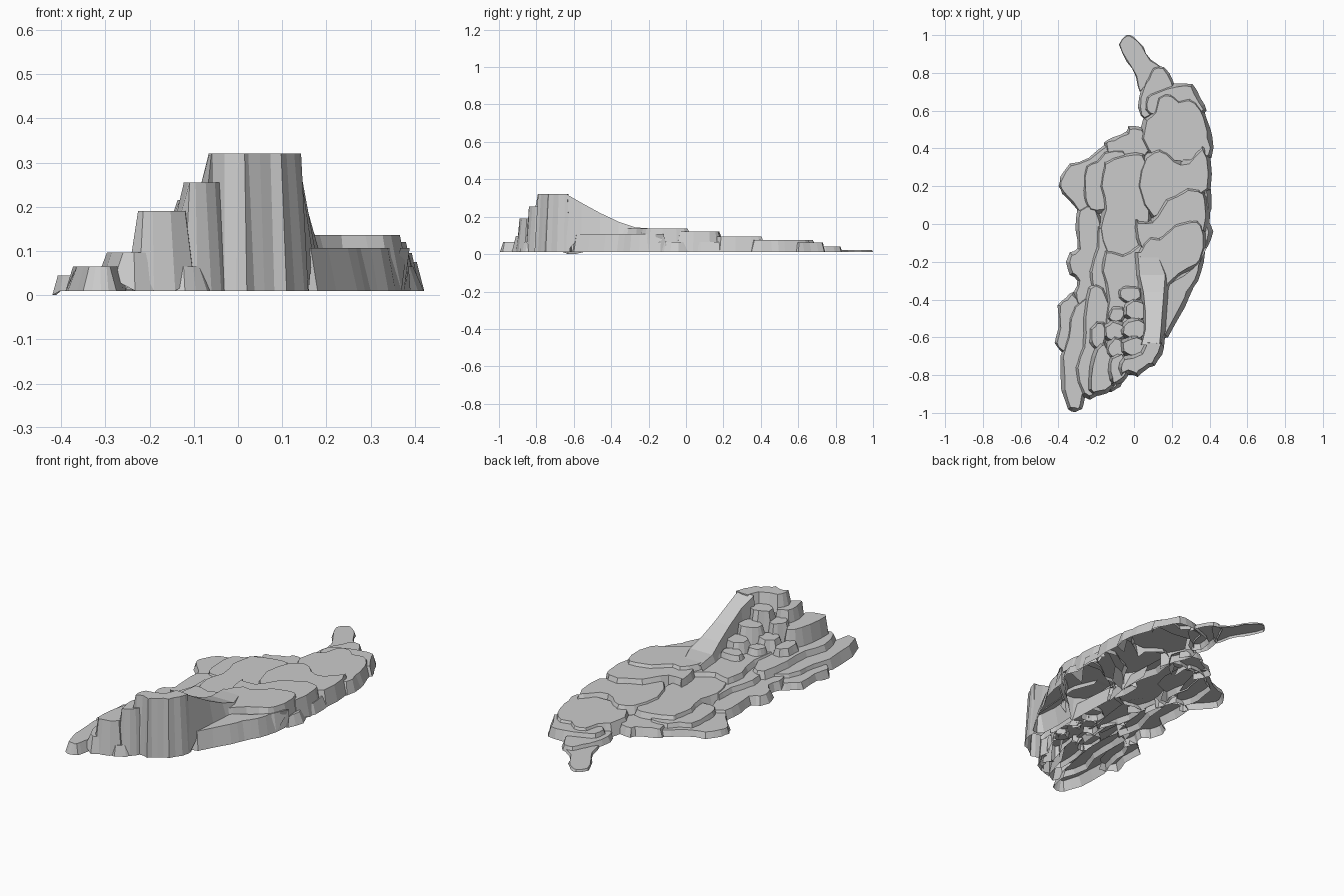
import bpy, random
from math import cos, sin, tau
from mathutils import Vector

random.seed(4)
BASE = 0.01
slabs = []  # (name, height, foot outline, top outline)


def add_mesh(name, verts, faces):
    me = bpy.data.meshes.new(name)
    me.from_pydata(verts, [], faces)
    ob = bpy.data.objects.new(name, me)
    bpy.context.collection.objects.link(ob)


def rounded(pts):
    """Keep every point and add a curved midpoint on each side, counter-clockwise."""
    p = [Vector(q) for q in pts]
    n = len(p)
    if sum(p[i - 1].cross(p[i]) for i in range(n)) < 0:
        p.reverse()
    out = []
    for i in range(n):
        a, b, c, d = p[i - 1], p[i], p[(i + 1) % n], p[(i + 2) % n]
        out += [b, (9 * (b + c) - a - d) / 16]
    return out


def inside(q, poly):
    hit = False
    for a, b in zip(poly, poly[1:] + poly[:1]):
        if (a.y > q.y) != (b.y > q.y) and q.x < a.x + (q.y - a.y) * (b.x - a.x) / (b.y - a.y):
            hit = not hit
    return hit


def terrace(name, h, pts):
    """Outline of a flat-topped rock slab with flared, slightly rugged walls."""
    p = rounded(pts)
    n = len(p)
    slope = min(0.35 * h, 0.026)
    foot, top = [], []
    for i in range(n):
        t = (p[(i + 1) % n] - p[i - 1]).normalized()
        inward = Vector((-t.y, t.x))
        top.append(p[i] + inward * slope * random.uniform(0.7, 1.1))
        foot.append(p[i] + inward * (random.uniform(0, 0.007) if i % 2 else 0))
    slabs.append((name, h, foot, top))


def build_slabs():
    """Walls stop just under the neighbouring lower slab; buried walls are left out."""
    for name, h, foot, top in slabs:
        n = len(foot)
        low, buried = [], []
        for q in foot:
            under = [s[1] - 0.03 for s in slabs if s[1] < h and inside(q, s[3])]
            low.append((q.x, q.y, max([BASE if q.x > -.41 else 0] + under)))
            buried.append(any(s[1] > h and inside(q, s[3]) for s in slabs))
        walls = [(i, (i + 1) % n, n + (i + 1) % n, n + i) for i in range(n)
                 if not (buried[i] and buried[(i + 1) % n])]
        add_mesh(name, low + [(q.x, q.y, h) for q in top], walls + [tuple(range(n, 2 * n))])


# Northern tail
terrace("tail_tip", 0.022, [(-.04, 1), (-.08, .95), (-.04, .86), (.01, .78), (.03, .7),
        (.12, .76), (.16, .82), (.09, .87), (.05, .94), (0, .99)])
terrace("tail_shelf", 0.04, [(.1, .83), (.16, .83), (.21, .75), (.2, .65), (.06, .55),
        (.02, .62), (.04, .72), (.07, .77)])

# Eastern mass, stepping up toward the south
terrace("north_shelf", 0.062, [(.05, .6), (.06, .68), (.12, .71), (.22, .745), (.31, .74), (.35, .67),
        (.385, .6), (.3, .55), (.12, .55)])
terrace("east_step_1", 0.075, [(.05, .56), (.1, .6), (.12, .68), (.2, .7), (.24, .66), (.3, .68),
        (.37, .61), (.395, .53), (.415, .46), (.41, .35), (.25, .31), (.1, .33), (.03, .45)])
terrace("east_step_2", 0.095, [(.05, .36), (.14, .41), (.22, .35), (.28, .34), (.33, .4), (.37, .42),
        (.405, .35), (.405, .18), (.3, .12), (.1, .02), (.01, .2)])
terrace("east_spur", 0.065, [(.36, .2), (.405, .2), (.41, .08), (.395, .02), (.42, -.04), (.39, -.12),
        (.36, -.1)])
terrace("east_step_3", 0.12, [(0, .03), (.06, .02), (.11, .05), (.16, .14), (.22, .16), (.28, .2),
        (.35, .19), (.4, .13), (.385, -.05), (.2, -.07), (.05, -.15), (0, -.08)])
terrace("east_step_4", 0.136, [(.01, -.15), (.08, -.06), (.13, -.06), (.18, -.02), (.24, .02), (.34, .03),
        (.385, -.05), (.37, -.2), (.3, -.25), (.2, -.32), (.16, -.4), (.02, -.35)])
terrace("east_lower_ledge", 0.107, [(.38, -.1), (.37, -.2), (.34, -.3), (.3, -.37), (.27, -.44),
        (.18, -.6), (.12, -.58), (.12, -.36), (.2, -.28), (.3, -.22)])

# North-western plates
terrace("north_plate", 0.055, [(-.03, .52), (.05, .51), (.1, .4), (0, .3), (-.12, .33),
        (-.16, .43), (-.11, .46), (-.04, .49)])
terrace("northwest_plate", 0.042, [(-.24, .35), (-.14, .43), (-.1, .34), (-.18, .12), (-.24, .05),
        (-.29, .05), (-.33, .11), (-.38, .16), (-.4, .2), (-.39, .25), (-.34, .32)])
terrace("northwest_step", 0.065, [(-.26, .31), (-.2, .34), (-.16, .39), (-.05, .4), (-.02, .3), (-.05, .1),
        (-.2, .05), (-.26, .1), (-.28, .18)])
terrace("central_plate", 0.085, [(-.17, .3), (-.16, .34), (-.05, .38), (.06, .38), (.1, .2), (.07, -.12),
        (-.08, -.22), (-.16, -.16), (-.2, -.02), (-.17, .08), (-.19, .2)])

# Western plates
terrace("west_plate", 0.055, [(-.3, .08), (-.2, .1), (-.15, -.1), (-.2, -.4), (-.3, -.44),
        (-.32, -.36), (-.3, -.3), (-.34, -.27), (-.36, -.2), (-.34, -.15), (-.3, -.13), (-.31, -.03)])
terrace("west_step", 0.08, [(-.2, 0), (-.1, -.05), (-.05, -.2), (-.1, -.45), (-.2, -.5),
        (-.22, -.38), (-.25, -.25), (-.21, -.12)])
terrace("south_central_plate", 0.107, [(-.16, -.13), (-.06, -.15), (0, -.11), (.08, -.12), (.08, -.65),
        (-.1, -.74), (-.17, -.6), (-.15, -.4), (-.18, -.25)])
terrace("southwest_outer_ledge", 0.045, [(-.32, -.36), (-.27, -.45), (-.3, -.66), (-.38, -.68),
        (-.42, -.63), (-.4, -.55), (-.405, -.43), (-.36, -.39)])
terrace("southwest_foot", 0.065, [(-.32, -.43), (-.22, -.37), (-.2, -.6), (-.23, -.8), (-.26, -.92),
        (-.275, -.98), (-.31, -.995), (-.35, -.98), (-.385, -.88), (-.39, -.7), (-.36, -.6), (-.35, -.5)])
terrace("southwest_step", 0.097, [(-.25, -.33), (-.15, -.33), (-.1, -.55), (-.18, -.9), (-.28, -.91),
        (-.32, -.76), (-.28, -.65), (-.28, -.5)])

# Summit cliff and its towers
terrace("cliff_foot", 0.065, [(-.18, -.83), (-.06, -.8), (-.07, -.86), (-.12, -.89), (-.17, -.88)])
terrace("west_tower", 0.19, [(-.21, -.65), (-.15, -.62), (-.1, -.7), (-.1, -.86), (-.19, -.91),
        (-.245, -.88), (-.24, -.75)])
terrace("shoulder_tower", 0.255, [(-.13, -.7), (-.05, -.67), (-.02, -.78), (-.06, -.84), (-.12, -.855),
        (-.145, -.78)])
terrace("summit", 0.321, [(-.09, -.76), (-.07, -.81), (-.03, -.8), (.02, -.81), (.06, -.775), (.11, -.75),
        (.15, -.69), (.155, -.62), (.06, -.61), (.03, -.67), (-.06, -.7)])
for i, (x, y, rx, ry, h) in enumerate([
        (-.02, -.37, .08, .06, .135), (.01, -.46, .08, .07, .165), (.01, -.56, .085, .07, .21),
        (0, -.65, .08, .07, .265), (-.09, -.48, .06, .06, .14), (-.1, -.57, .07, .07, .165),
        (-.09, -.66, .07, .07, .215), (-.19, -.59, .06, .09, .135)]):
    terrace(f"small_tower_{i + 1}", h, [
        (x + rx * cos(a * tau / 7) * random.uniform(.9, 1.1),
         y + ry * sin(a * tau / 7) * random.uniform(.9, 1.1)) for a in range(7)])
build_slabs()

# Ramp running down from the summit: (y, left x, right x, height)
sections = [(-.64, .04, .135, .321), (-.56, .06, .143, .275), (-.46, .06, .15, .22),
            (-.36, .05, .158, .173), (-.27, .03, .165, .143), (-.15, .02, .12, .134)]
verts, faces = [], []
for y, l, r, z in sections:
    foot_z = .1 if y > -.6 else BASE
    verts += [(l - .02, y, foot_z), (l, y, z), (r, y, z), (r + .025, y, foot_z)]
for k in range(0, 4 * (len(sections) - 1), 4):
    faces += [(k + j, k + j + 1, k + j + 5, k + j + 4) for j in range(3)]
add_mesh("summit_ramp", verts, faces)
